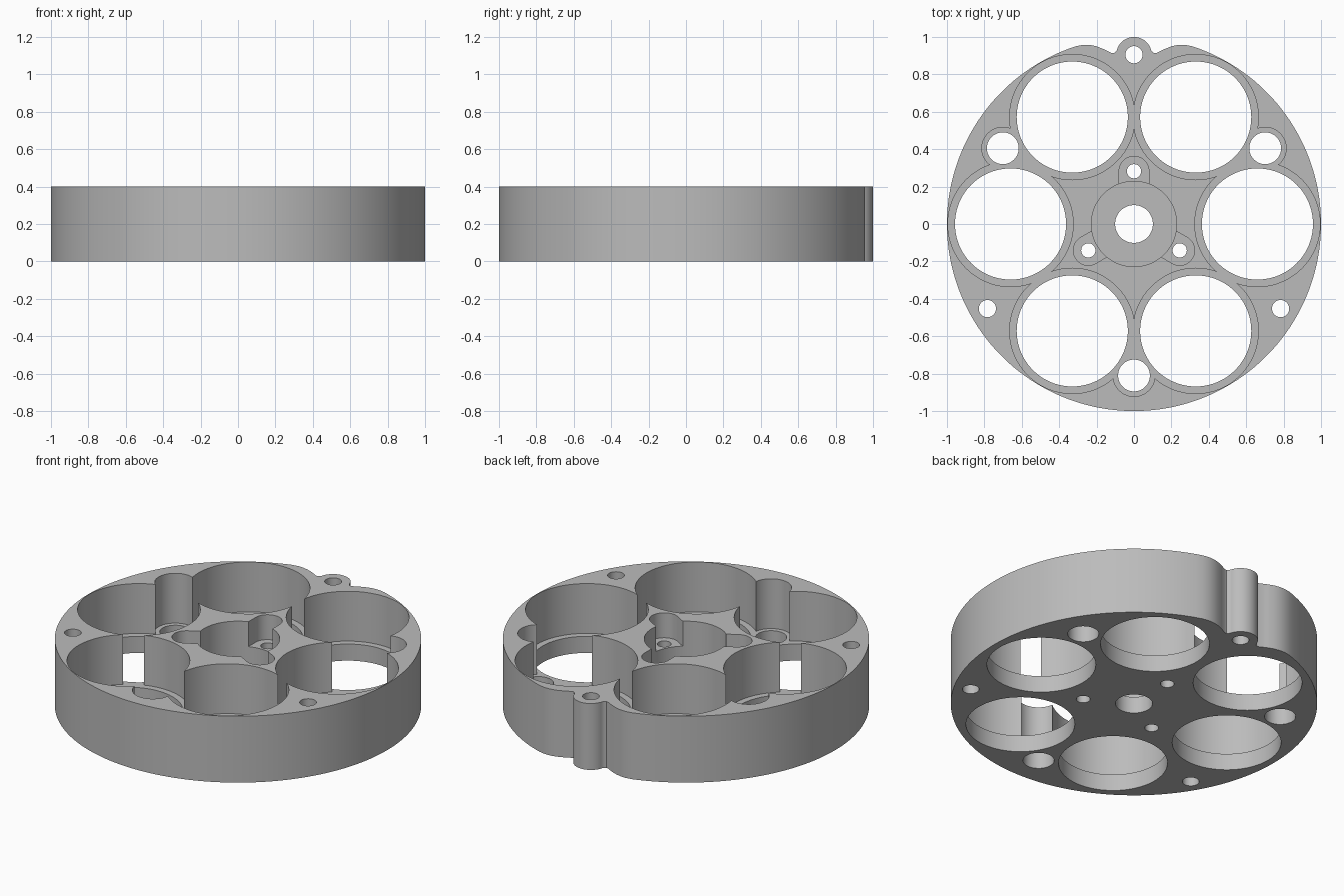
import bpy, bmesh
from math import sin, cos, pi, radians
from mathutils import Matrix, Vector

cube = bpy.data.objects.get("Cube")
if cube:
    bpy.data.objects.remove(cube, do_unlink=True)

HEIGHT = 0.4
FLOOR = 0.1          # floor thickness under the pockets
SLOT_FLOOR = 0.25    # floor level of the hub screw slots
TOP = HEIGHT + 0.1   # cutters overshoot the body
BELOW = -0.1

grey = bpy.data.materials.new("plain grey")
grey.use_nodes = True
colour = (0.5, 0.5, 0.5, 1)
grey.diffuse_color = colour
grey.node_tree.nodes["Principled BSDF"].inputs["Base Color"].default_value = colour


def polar(radius, degrees):
    a = radians(degrees)
    return Vector((radius * cos(a), radius * sin(a)))


def circle(centre, radius, steps=96):
    return [centre + polar(radius, 360 * i / steps) for i in range(steps)]


def bar(start, end, half):
    """Rectangle along the line from start to end."""
    along = (end - start).normalized()
    side = Vector((-along.y, along.x)) * half
    return [start - side, end - side, end + side, start + side]


def prism(name, outline, z0, z1):
    bm = bmesh.new()
    face = bm.faces.new([bm.verts.new((p.x, p.y, z0)) for p in outline])
    grown = bmesh.ops.extrude_face_region(bm, geom=[face])
    verts = [v for v in grown["geom"] if isinstance(v, bmesh.types.BMVert)]
    bmesh.ops.translate(bm, verts=verts, vec=(0, 0, z1 - z0))
    bmesh.ops.recalc_face_normals(bm, faces=bm.faces[:])
    mesh = bpy.data.meshes.new(name)
    bm.to_mesh(mesh)
    bm.free()
    mesh.materials.append(grey)
    obj = bpy.data.objects.new(name, mesh)
    bpy.context.collection.objects.link(obj)
    return obj


# Outer outline: right half with the lobe at the back, then mirrored
lobe = Vector((0, 0.905))
half = [lobe + polar(0.095, 90 - 5 * i) for i in range(16)]
half += [Vector(p) for p in ((0.1, 0.918), (0.108, 0.913), (0.12, 0.914), (0.16, 0.934),
                             (0.2, 0.95), (0.235, 0.957), (0.27, 0.958))]
half += [polar(1, 72 - 2 * i) for i in range(82)]
mirrored = [Vector((-p.x, p.y)) for p in reversed(half[1:-1])]
body = prism("holder_body", half + mirrored, 0, HEIGHT)

cutters = []


def cut(name, outline, z0):
    cutter = prism(name, outline, z0, TOP)
    cutter.hide_render = True
    cutters.append(cutter)


# Six main pockets, open to each other
cells = [polar(0.66, 60 * i) for i in range(6)]
for c in cells:
    cut("cell_pocket_cutter", circle(c, 0.335, 128), FLOOR)

# Three post pockets, bridged into the main pockets
posts = [polar(0.81, a) for a in (30, 150, 270)]
for p in posts:
    cut("post_pocket_cutter", circle(p, 0.112), FLOOR)
    cut("post_bridge_cutter", bar(p * 0.68, p, 0.088), FLOOR)

# Hub recess and the shallower slots around its screws
screws = [polar(0.282, a) for a in (90, 210, 330)]
centre = Vector((0, 0))
for s in screws:
    cut("screw_slot_cutter", bar(centre, s, 0.08), SLOT_FLOOR)
    cut("screw_slot_end_cutter", circle(s, 0.08, 64), SLOT_FLOOR)
cut("hub_recess_cutter", circle(centre, 0.228), FLOOR)

# Through holes
for c in cells:
    cut("cell_hole_cutter", circle(c, 0.297, 128), BELOW)
for p in posts:
    cut("post_hole_cutter", circle(p, 0.085, 64), BELOW)
for s in screws:
    cut("screw_hole_cutter", circle(s, 0.038, 40), BELOW)
for m in (lobe, polar(0.905, 210), polar(0.905, 330)):
    cut("mount_hole_cutter", circle(m, 0.046, 48), BELOW)
cut("shaft_hole_cutter", circle(centre, 0.101, 64), BELOW)

# Carve the body
bpy.ops.object.select_all(action="DESELECT")
body.select_set(True)
bpy.context.view_layer.objects.active = body
for cutter in cutters:
    mod = body.modifiers.new("cut", "BOOLEAN")
    mod.operation = "DIFFERENCE"
    mod.solver = "EXACT"
    mod.object = cutter
    bpy.ops.object.modifier_apply(modifier=mod.name)
    bpy.data.objects.remove(cutter, do_unlink=True)

bpy.ops.object.shade_smooth_by_angle(angle=radians(30))
